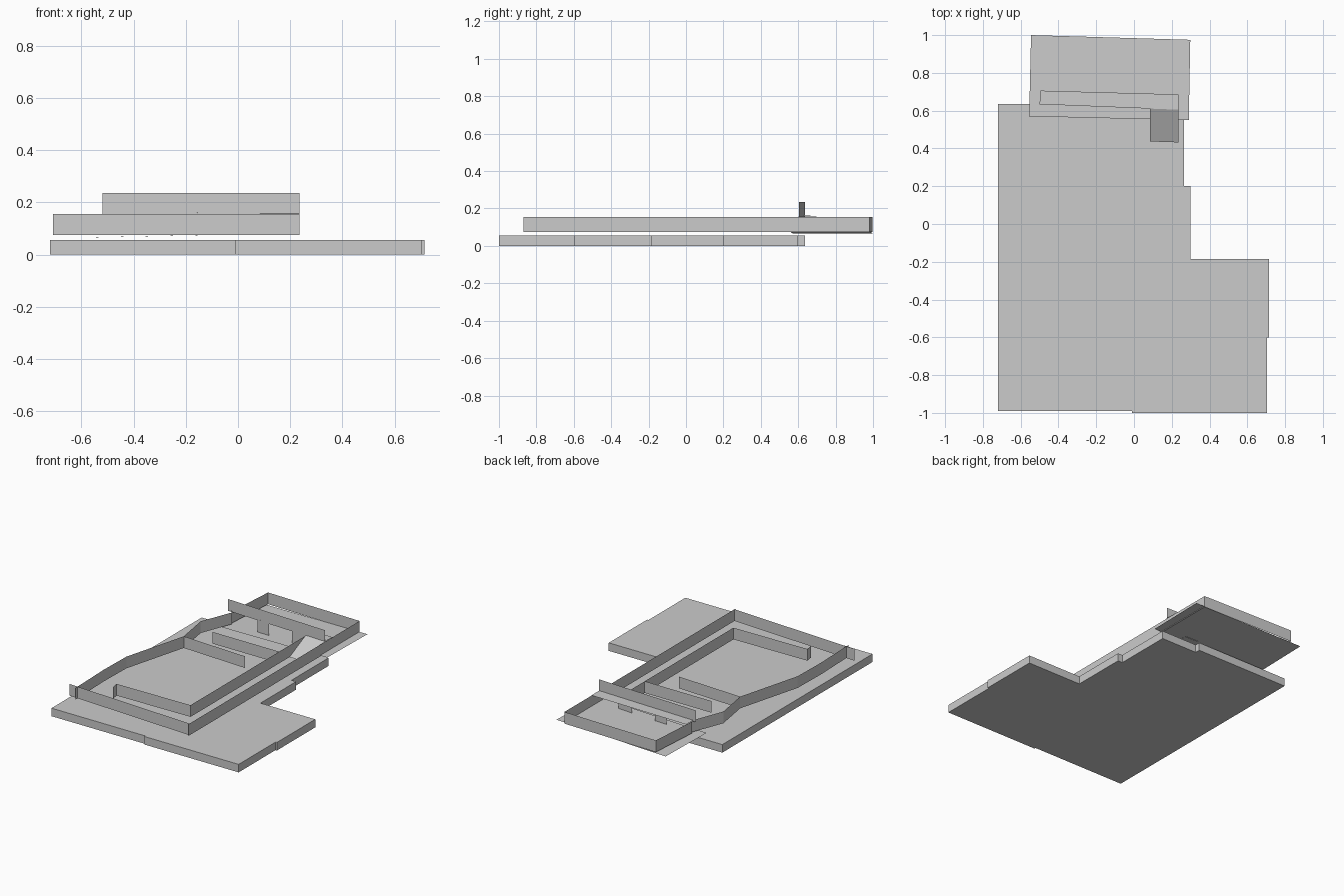
import bpy

if "Cube" in bpy.data.objects:
    bpy.data.objects.remove(bpy.data.objects["Cube"])

# One grey for the whole model
grey = bpy.data.materials.new("plain_grey")
grey.diffuse_color = (0.6, 0.6, 0.6, 1)
grey.use_nodes = True
grey.node_tree.nodes["Principled BSDF"].inputs["Base Color"].default_value = grey.diffuse_color

FLOOR, TOP = 0.075, 0.155


def make(name, verts, faces):
    mesh = bpy.data.meshes.new(name)
    mesh.from_pydata(verts, [], faces)
    mesh.materials.append(grey)
    obj = bpy.data.objects.new(name, mesh)
    bpy.context.collection.objects.link(obj)
    return obj


def box(name, x0, x1, y0, y1, z0, z1):
    v = [(x, y, z) for z in (z0, z1) for x, y in ((x0, y0), (x1, y0), (x1, y1), (x0, y1))]
    sides = [(i, (i + 1) % 4, (i + 1) % 4 + 4, i + 4) for i in range(4)]
    return make(name, v, [(3, 2, 1, 0), (4, 5, 6, 7)] + sides)


def wall(name, path, z0=FLOOR, z1=TOP):
    """Thin upright sheet following a plan path."""
    n = len(path)
    v = [(x, y, z) for z in (z0, z1) for x, y in path]
    return make(name, v, [(i, i + 1, n + i + 1, n + i) for i in range(n - 1)])


# Base made of square paving tiles in two columns
rows = [(-1.0, -0.6, 0.705), (-0.6, -0.185, 0.715), (-0.185, 0.2, 0.30), (0.2, 0.6, 0.265)]
for i, (y0, y1, right) in enumerate(rows):
    box(f"base_tile_right_{i}", -0.01, right, y0, y1, 0, 0.055)
for i, (y0, y1) in enumerate([(-0.99, -0.6), (-0.6, -0.2), (-0.2, 0.2), (0.2, 0.635)]):
    box(f"base_tile_left_{i}", -0.72, -0.01, y0, y1, 0, 0.055)

# Thin, slightly tilted floor plate at the back
make("back_floor_plate",
     [(-0.555, 0.57, 0.066), (0.29, 0.55, 0.083), (0.298, 0.975, 0.083), (-0.545, 1.0, 0.066)],
     [(0, 1, 2, 3)])

# Outer walls
wall("outer_wall", [(-0.645, -0.84), (-0.655, -0.52), (-0.65, -0.28), (-0.53, 0.17),
                    (-0.57, 0.41), (-0.485, 0.63), (-0.495, 0.64), (-0.47, 0.997),
                    (0.235, 0.98), (0.235, -0.87)])
wall("front_wall", [(-0.71, -0.81), (0.235, -0.86)])

# Inner walls
wall("corridor_wall", [(0.085, 0.59), (0.085, -0.635), (-0.47, -0.642), (-0.463, -0.69)])
wall("long_partition", [(-0.42, 0.325), (0.085, 0.325)])
wall("side_partition", [(-0.53, 0.17), (-0.05, 0.147)])

# Cross wall: short piers below, parapet above
def cross_y(x):
    return 0.635 - 0.04 * (x + 0.52)

for i, (x0, x1) in enumerate([(-0.29, -0.2), (-0.02, 0.085)]):
    wall(f"cross_pier_{i}", [(x0, cross_y(x0)), (x1, cross_y(x1))])
wall("parapet", [(-0.52, 0.635), (0.235, 0.605)], TOP, 0.235)

# Raised walkway behind the parapet
make("walkway", [(-0.50, 0.634, 0.162), (0.235, 0.605, 0.158),
                 (0.235, 0.686, 0.156), (-0.495, 0.706, 0.16)], [(0, 1, 2, 3)])

# Ramp from the corridor up to the walkway
make("corridor_ramp", [(0.085, 0.437, FLOOR), (0.235, 0.432, FLOOR),
                       (0.235, 0.605, 0.158), (0.085, 0.611, 0.158)], [(0, 1, 2, 3)])
